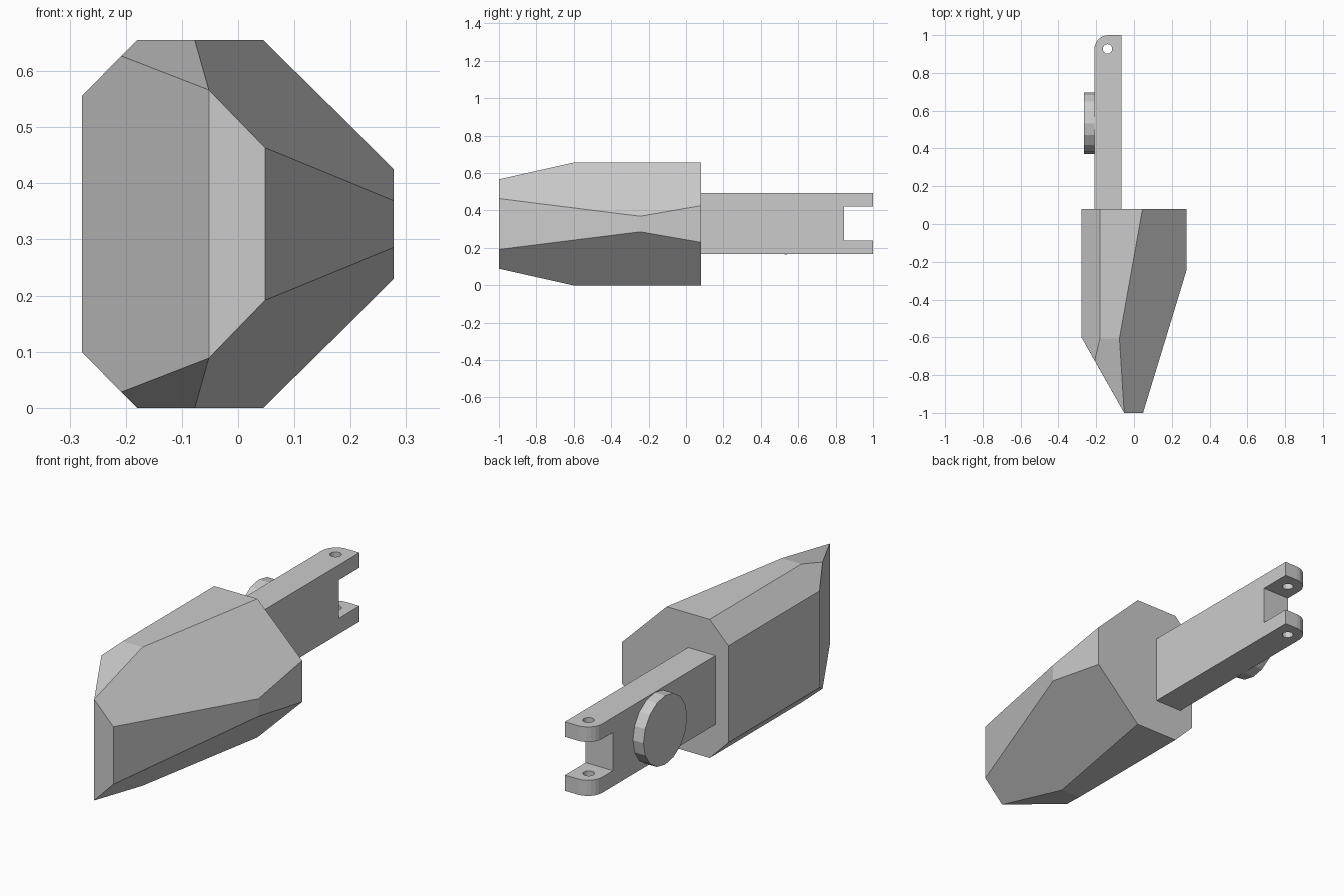
import bpy, bmesh, math
from mathutils import Matrix

if "Cube" in bpy.data.objects:
    bpy.data.objects.remove(bpy.data.objects["Cube"])

MID = 0.3275  # height of the horizontal mirror plane


def finish(name, bm):
    bmesh.ops.recalc_face_normals(bm, faces=bm.faces)
    me = bpy.data.meshes.new(name)
    bm.to_mesh(me)
    bm.free()
    ob = bpy.data.objects.new(name, me)
    bpy.context.collection.objects.link(ob)
    return ob


def prism(name, profile, z0, z1):
    bm = bmesh.new()
    face = bm.faces.new([bm.verts.new((x, y, z0)) for x, y in profile])
    ext = bmesh.ops.extrude_face_region(bm, geom=[face])
    verts = [v for v in ext["geom"] if isinstance(v, bmesh.types.BMVert)]
    bmesh.ops.translate(bm, verts=verts, vec=(0, 0, z1 - z0))
    return finish(name, bm)


def cylinder(name, radius, depth, sides, matrix):
    bm = bmesh.new()
    bmesh.ops.create_cone(bm, cap_ends=True, segments=sides, radius1=radius,
                          radius2=radius, depth=depth, matrix=matrix)
    return finish(name, bm)


def cut(target, cutter):
    mod = target.modifiers.new(cutter.name, 'BOOLEAN')
    mod.operation = 'DIFFERENCE'
    mod.solver = 'EXACT'
    mod.object = cutter
    cutter.hide_render = True
    cutter.hide_set(True)


# Faceted head: convex hull of upper corners (height above mid plane), mirrored
corners = [
    (-0.278, 0.08, 0.2285), (-0.18, 0.08, 0.3275), (0.045, 0.08, 0.3275), (0.278, 0.08, 0.098),
    (0.278, -0.245, 0.0415), (-0.077, -0.605, 0.3275), (-0.18, -0.605, 0.3275),
    (-0.278, -0.60, 0.2285), (-0.208, -0.723, 0.2995),
    (-0.052, -1.0, 0.239), (0.048, -1.0, 0.136),
]
bm = bmesh.new()
for x, y, h in corners:
    for s in (1, -1):
        bm.verts.new((x, y, MID + s * h))
bmesh.ops.convex_hull(bm, input=bm.verts)
bmesh.ops.dissolve_limit(bm, angle_limit=math.radians(2), verts=bm.verts, edges=bm.edges)
finish("head", bm)

# Handle with one rounded end corner
r = 0.075
arc = [(-0.21 + r - r * math.cos(a), 1 - r + r * math.sin(a))
       for a in (math.radians(90 * i / 6) for i in range(7))]
handle = prism("handle", [(-0.067, 0.08), (-0.21, 0.08)] + arc + [(-0.067, 1.0)],
               0.166, 0.492)

# Fork slot and pin hole
cut(handle, prism("slot_cutter", [(-0.4, 0.845), (0.1, 0.845), (0.1, 1.1), (-0.4, 1.1)],
                  0.24, 0.421))
cut(handle, cylinder("pin_hole_cutter", 0.025, 1.0, 16,
                     Matrix.Translation((-0.14, 0.927, MID))))

# Round side disc
cylinder("side_disc", 0.163, 0.06, 16,
         Matrix.Translation((-0.235, 0.533, MID)) @ Matrix.Rotation(math.pi / 2, 4, 'Y'))
